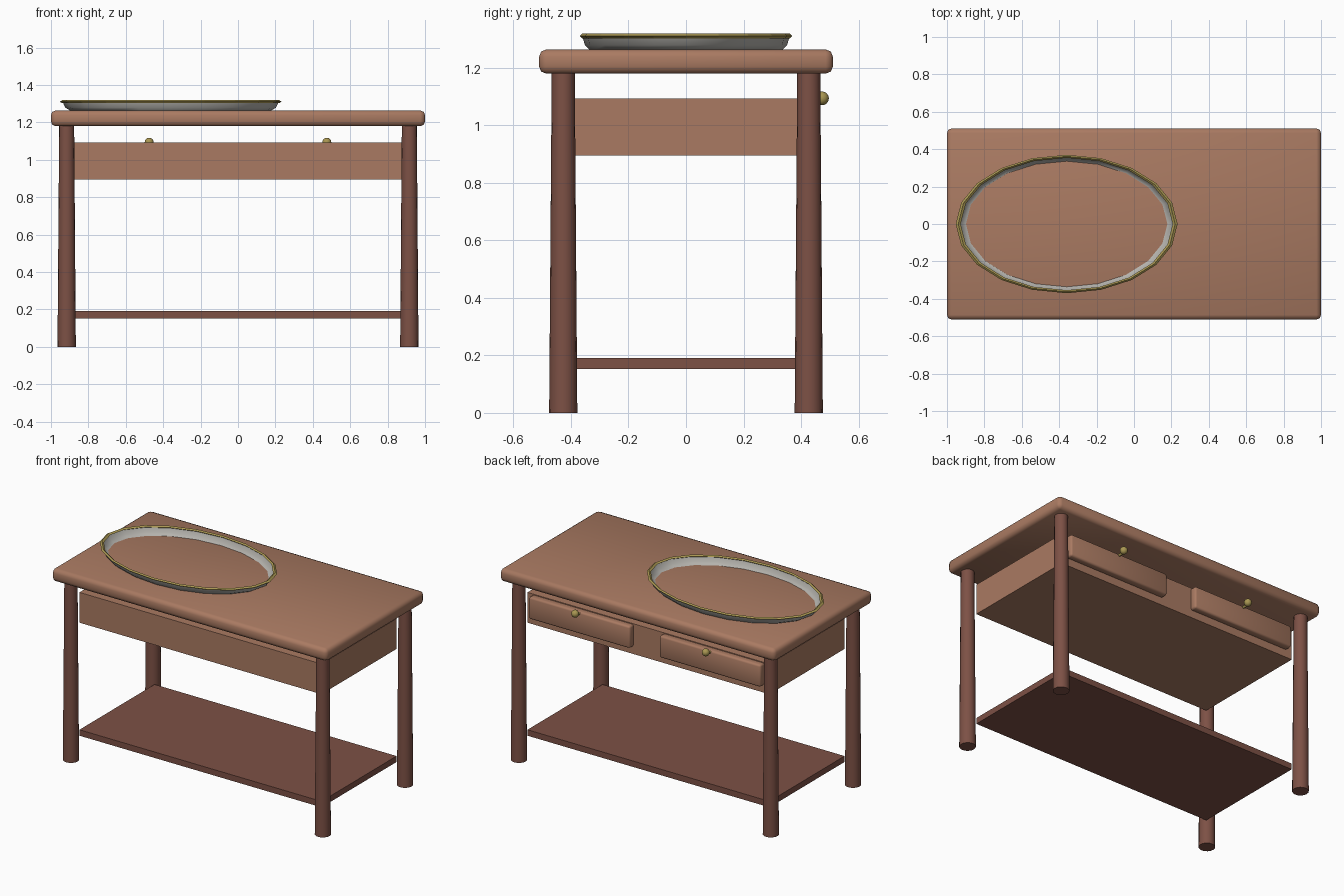
import bpy, bmesh, math

if "Cube" in bpy.data.objects:
    bpy.data.objects.remove(bpy.data.objects["Cube"])

def material(name, rgb):
    m = bpy.data.materials.new(name)
    m.diffuse_color = (*rgb, 1)
    m.use_nodes = True
    m.node_tree.nodes["Principled BSDF"].inputs["Base Color"].default_value = m.diffuse_color
    return m

WOOD = material("light_wood", (0.40, 0.195, 0.122))
DARK = material("dark_wood", (0.205, 0.082, 0.06))
BRASS = material("brass", (0.40, 0.31, 0.085))
SILVER = material("pale_silver", (0.46, 0.45, 0.42))

def finish(name, mat, smooth=None):
    o = bpy.context.object
    o.name = name
    o.data.materials.append(mat)
    if smooth == "all":
        bpy.ops.object.shade_smooth()
    elif smooth:
        bpy.ops.object.shade_smooth_by_angle(angle=math.radians(smooth))
    return o

def box(name, mat, x, y, z, bevel=0, segments=2):
    """Box from (min, max) ranges, with optional rounded edges."""
    bpy.ops.mesh.primitive_cube_add(size=1, location=[sum(r) / 2 for r in (x, y, z)])
    o = bpy.context.object
    o.scale = [r[1] - r[0] for r in (x, y, z)]
    bpy.ops.object.transform_apply(location=False, rotation=False, scale=True)
    if bevel:
        mod = o.modifiers.new("rounded_edges", 'BEVEL')
        mod.width, mod.segments = bevel, segments
        bpy.ops.object.modifier_apply(modifier=mod.name)
    return finish(name, mat, "all" if bevel else None)

def oval_rings(name, mat, profile, closed, smooth=None, n=20):
    """Sweep a (scale, z) profile around the oval outline of the tray."""
    cx, rx, ry = -0.36, 0.593, 0.37
    bm = bmesh.new()
    rings = [[bm.verts.new((cx + rx * s * math.cos(2 * math.pi * i / n),
                            ry * s * math.sin(2 * math.pi * i / n), z))
              for i in range(n)] for s, z in profile]
    pairs = list(zip(rings, rings[1:]))
    if closed:
        pairs.append((rings[-1], rings[0]))
    else:
        bm.faces.new(rings[0][::-1])
    for a, b in pairs:
        for i in range(n):
            j = (i + 1) % n
            bm.faces.new((a[i], a[j], b[j], b[i]))
    bmesh.ops.recalc_face_normals(bm, faces=bm.faces)
    me = bpy.data.meshes.new(name)
    bm.to_mesh(me)
    bm.free()
    o = bpy.data.objects.new(name, me)
    bpy.context.collection.objects.link(o)
    bpy.ops.object.select_all(action='DESELECT')
    o.select_set(True)
    bpy.context.view_layer.objects.active = o
    return finish(name, mat, smooth)

# table top, apron box and lower shelf
box("table_top", WOOD, (-1, 1), (-0.511, 0.511), (1.18, 1.264), bevel=0.025)
box("apron", WOOD, (-0.88, 0.88), (-0.39, 0.39), (0.895, 1.094))
box("shelf", DARK, (-0.88, 0.88), (-0.39, 0.39), (0.152, 0.191))

# tapered round legs
for sx in (-1, 1):
    for sy in (-1, 1):
        bpy.ops.mesh.primitive_cone_add(vertices=16, radius1=0.049, radius2=0.04,
                                        depth=1.19, location=(sx * 0.916, sy * 0.427, 0.595))
        finish("leg", DARK, 40)

# two drawer fronts with ball knobs on the back side
for sx in (-1, 1):
    x = sx * 0.475
    box("drawer", WOOD, (x - 0.367, x + 0.367), (0.38, 0.432), (0.945, 1.09), bevel=0.012)
    bpy.ops.mesh.primitive_cylinder_add(vertices=8, radius=0.008, depth=0.05,
                                        location=(x, 0.44, 1.08), rotation=(math.pi / 2, 0, 0))
    finish("knob_stem", BRASS, 50)
    bpy.ops.mesh.primitive_uv_sphere_add(segments=12, ring_count=8, radius=0.024,
                                         location=(x, 0.473, 1.094))
    finish("knob", BRASS, "all")

# oval tray: flared wall and faceted rim
oval_rings("tray", SILVER, [(0.905, 1.263), (0.95, 1.279), (0.975, 1.311)], False, 40)
oval_rings("tray_rim", BRASS, [(1.0, 1.311), (0.978, 1.319), (0.956, 1.311), (0.978, 1.303)], True)
